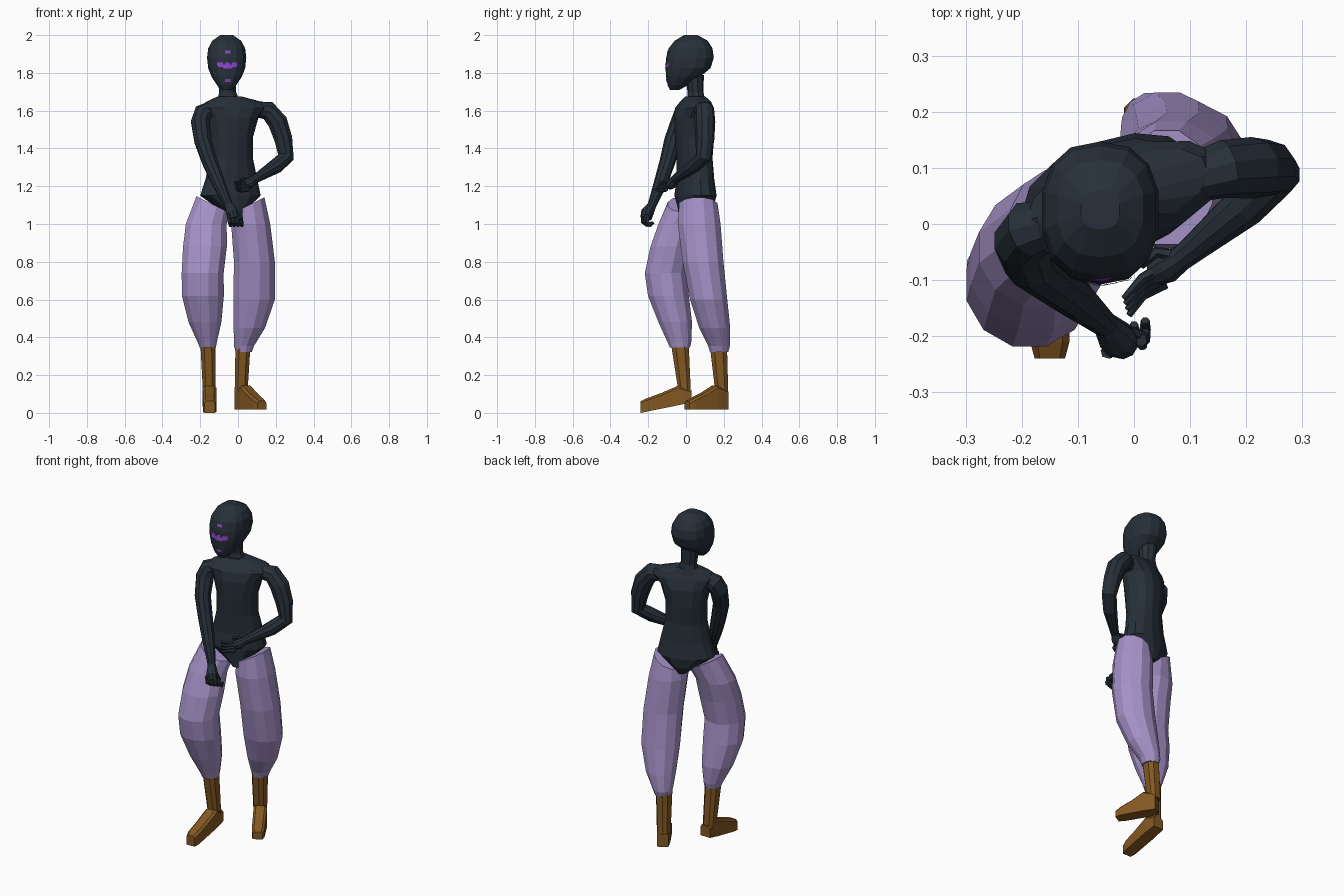
import bpy, bmesh, math
from mathutils import Vector
from mathutils.bvhtree import BVHTree


def material(name, rgb):
    m = bpy.data.materials.new(name)
    m.diffuse_color = (*rgb, 1)
    return m


DARK = material("dark slate", (0.02, 0.029, 0.04))
LILAC = material("lilac cloth", (0.38, 0.29, 0.58))
BROWN = material("brown leather", (0.23, 0.098, 0.016))
PURPLE = material("bright purple", (0.27, 0.06, 0.65))


def finish(name, bm, mat):
    bmesh.ops.recalc_face_normals(bm, faces=bm.faces)
    me = bpy.data.meshes.new(name)
    bm.to_mesh(me)
    bm.free()
    me.materials.append(mat)
    ob = bpy.data.objects.new(name, me)
    bpy.context.collection.objects.link(ob)
    return ob


def skin(bm, rings):
    """Join rings of points into a closed tube."""
    loops = [[bm.verts.new(p) for p in r] for r in rings]
    n = len(loops[0])
    for a, b in zip(loops, loops[1:]):
        for i in range(n):
            j = (i + 1) % n
            bm.faces.new((a[i], a[j], b[j], b[i]))
    bm.faces.new(loops[0][::-1])
    bm.faces.new(loops[-1])


def oval(cx, cy, z, rx, ry, turn=0, tilt=0, n=12, power=2.0):
    """Level ring, optionally turned about z and tilted across x."""
    pts = []
    c, s = math.cos(turn), math.sin(turn)
    for i in range(n):
        t = math.tau * (i + 0.5) / n
        u, v = math.cos(t), math.sin(t)
        u = math.copysign(abs(u) ** (2 / power), u) * rx
        v = math.copysign(abs(v) ** (2 / power), v) * ry
        x, y = u * c - v * s, u * s + v * c
        pts.append((cx + x, cy + y, z + tilt * x))
    return pts


def tube(bm, path, n=8):
    """Tube through (x, y, z, radius) points."""
    pts = [Vector(p[:3]) for p in path]
    rings, u, old = [], None, None
    for i, p in enumerate(pts):
        d = (pts[min(i + 1, len(pts) - 1)] - pts[max(i - 1, 0)]).normalized()
        u = d.orthogonal().normalized() if u is None else old.rotation_difference(d) @ u
        v, old = d.cross(u), d
        rings.append([p + path[i][3] * (u * math.cos(math.tau * k / n) + v * math.sin(math.tau * k / n))
                      for k in range(n)])
    skin(bm, rings)


# Torso, turned so its left side is set back
TURN = math.radians(20)
bm = bmesh.new()
skin(bm, [oval(*r, TURN, n=14, power=2.2) for r in (
    (-0.02, 0.04, 1.045, 0.035, 0.085), (-0.03, 0.05, 1.09, 0.085, 0.095),
    (-0.04, 0.05, 1.15, 0.165, 0.1), (-0.035, 0.05, 1.24, 0.14, 0.09),
    (-0.035, 0.045, 1.35, 0.115, 0.09), (-0.035, 0.045, 1.46, 0.115, 0.1),
    (-0.03, 0.045, 1.56, 0.14, 0.1), (-0.02, 0.045, 1.615, 0.185, 0.085),
    (-0.02, 0.05, 1.645, 0.16, 0.065), (-0.045, 0.05, 1.675, 0.065, 0.05))])
finish("torso", bm, DARK)

# Neck
bm = bmesh.new()
skin(bm, [oval(*r, n=10) for r in ((-0.05, 0.055, 1.64, 0.065, 0.05),
                                   (-0.055, 0.05, 1.7, 0.047, 0.042),
                                   (-0.06, 0.045, 1.79, 0.052, 0.05))])
finish("neck", bm, DARK)

# Head: height, half width, front and back
bm = bmesh.new()
skin(bm, [oval(-0.06, (f + b) / 2, z, w, (b - f) / 2, n=14, power=2.4) for z, w, f, b in (
    (1.71, 0.025, -0.085, -0.035), (1.735, 0.052, -0.097, 0.01), (1.78, 0.082, -0.106, 0.075),
    (1.825, 0.1, -0.108, 0.13), (1.88, 0.106, -0.105, 0.147), (1.93, 0.1, -0.092, 0.14),
    (1.97, 0.078, -0.06, 0.115), (2.0, 0.035, -0.01, 0.06))])
bmesh.ops.recalc_face_normals(bm, faces=bm.faces)
surface = BVHTree.FromBMesh(bm)
finish("head", bm, DARK)

# Face markings: thin patches laid on the head
bm = bmesh.new()
for x, z, w, h in ((-0.055, 1.91, 0.03, 0.016), (-0.055, 1.838, 0.1, 0.014), (-0.095, 1.847, 0.03, 0.018),
                   (-0.017, 1.847, 0.03, 0.018), (-0.055, 1.85, 0.02, 0.012), (-0.055, 1.828, 0.05, 0.01),
                   (-0.055, 1.76, 0.03, 0.016)):
    grid = []
    for i in range(5):
        col = []
        for k in range(3):
            px, pz = x + w * (i / 4 - 0.5), z + h * (k / 2 - 0.5)
            hit = surface.ray_cast(Vector((px, -1, pz)), Vector((0, 1, 0)))[0]
            col.append(bm.verts.new((px, (hit.y if hit else -0.1) - 0.003, pz)))
        grid.append(col)
    for i in range(4):
        for k in range(2):
            bm.faces.new((grid[i][k], grid[i + 1][k], grid[i + 1][k + 1], grid[i][k + 1]))
finish("face_markings", bm, PURPLE)

# Baggy trouser legs
LEGS = {
    "right_trouser_leg": (-0.5, (
        (-0.135, 0.0, 1.105, 0.088, 0.1), (-0.168, -0.042, 1.0, 0.112, 0.107),
        (-0.175, -0.08, 0.88, 0.12, 0.112), (-0.187, -0.108, 0.74, 0.115, 0.114),
        (-0.186, -0.093, 0.62, 0.115, 0.112), (-0.175, -0.057, 0.48, 0.09, 0.092),
        (-0.163, -0.035, 0.375, 0.053, 0.065), (-0.16, -0.032, 0.345, 0.044, 0.055))),
    "left_trouser_leg": (0.5, (
        (0.058, 0.065, 1.1, 0.085, 0.105), (0.067, 0.07, 1.0, 0.107, 0.117),
        (0.087, 0.09, 0.8, 0.112, 0.112), (0.085, 0.12, 0.6, 0.114, 0.102),
        (0.06, 0.152, 0.45, 0.086, 0.085), (0.032, 0.175, 0.355, 0.055, 0.06),
        (0.03, 0.175, 0.322, 0.044, 0.05)))}
for name, (tilt, rows) in LEGS.items():
    bm = bmesh.new()
    skin(bm, [oval(*r, 0, tilt if i == 0 else 0) for i, r in enumerate(rows)])
    finish(name, bm, LILAC)


# Boots: tapered shaft plus a wedge-shaped foot
def boot(name, shaft, heel, direction, length, heel_z, toe_z):
    bm = bmesh.new()
    skin(bm, [oval(*r, n=8, power=2.6) for r in shaft])
    d = Vector(direction).normalized()
    side = Vector((-d.y, d.x, 0))
    rings = []
    for u, top, half in ((0, 0.12, 0.032), (0.07, 0.145, 0.037), (length * 0.6, 0.105, 0.036),
                         (length - 0.03, 0.077, 0.035), (length, 0.062, 0.027)):
        base = heel_z + (toe_z - heel_z) * u / length
        c = Vector(heel) + d * u
        rings.append([c + side * (s * half) + Vector((0, 0, z)) for s, z in (
            (-1, base), (1, base), (1, top - 0.012), (0.65, top), (-0.65, top), (-1, top - 0.012))])
    skin(bm, rings)
    finish(name, bm, BROWN)


boot("right_boot", ((-0.16, -0.033, 0.37, 0.042, 0.05), (-0.152, -0.006, 0.1, 0.035, 0.034)),
     (-0.15, 0.03, 0), (0, -1, 0), 0.27, 0.055, 0.0)
boot("left_boot", ((0.026, 0.172, 0.35, 0.042, 0.048), (0.016, 0.19, 0.1, 0.036, 0.036)),
     (0.01, 0.21, 0), (0.5, -0.87, 0), 0.235, 0.018, 0.018)

# Arms
bm = bmesh.new()
tube(bm, [(-0.13, 0.005, 1.615, 0.04), (-0.185, -0.01, 1.585, 0.053), (-0.2, -0.03, 1.54, 0.051),
          (-0.187, -0.07, 1.44, 0.046), (-0.15, -0.098, 1.33, 0.042), (-0.108, -0.13, 1.23, 0.037),
          (-0.05, -0.18, 1.1, 0.023), (-0.03, -0.205, 1.06, 0.034), (-0.02, -0.212, 1.03, 0.03)], 10)
finish("right_arm", bm, DARK)
bm = bmesh.new()
tube(bm, [(0.08, 0.075, 1.61, 0.04), (0.16, 0.098, 1.6, 0.052), (0.21, 0.1, 1.54, 0.055),
          (0.24, 0.1, 1.45, 0.05), (0.255, 0.092, 1.355, 0.043), (0.2, 0.035, 1.305, 0.04),
          (0.11, -0.04, 1.25, 0.026), (0.085, -0.06, 1.235, 0.023), (0.06, -0.075, 1.215, 0.03),
          (0.035, -0.088, 1.205, 0.024)], 10)
finish("left_arm", bm, DARK)

# Fingers: curled on the lowered hand, stretched on the raised one
bm = bmesh.new()
for i in range(4):
    x, y = -0.048 + 0.02 * i, -0.228 + 0.007 * i
    tube(bm, [(x, y, 1.05, 0.012), (x + 0.005, y, 1.01, 0.012), (x + 0.008, y + 0.02, 0.993, 0.01),
              (x + 0.008, y + 0.035, 1.01, 0.008)], 6)
tube(bm, [(-0.015, -0.19, 1.06, 0.012), (0.015, -0.2, 1.035, 0.011), (0.015, -0.22, 1.02, 0.008)], 6)
finish("right_fingers", bm, DARK)
bm = bmesh.new()
for i in range(4):
    z, y = 1.225 - 0.014 * i, -0.075 - 0.01 * i
    tube(bm, [(0.055, y, z, 0.012), (0.015, y - 0.022, z - 0.007, 0.01),
              (-0.018 + 0.003 * i, y - 0.058, z - 0.002, 0.006)], 6)
tube(bm, [(0.065, -0.055, 1.235, 0.012), (0.04, -0.05, 1.24, 0.01), (0.012, -0.075, 1.235, 0.007)], 6)
finish("left_fingers", bm, DARK)
